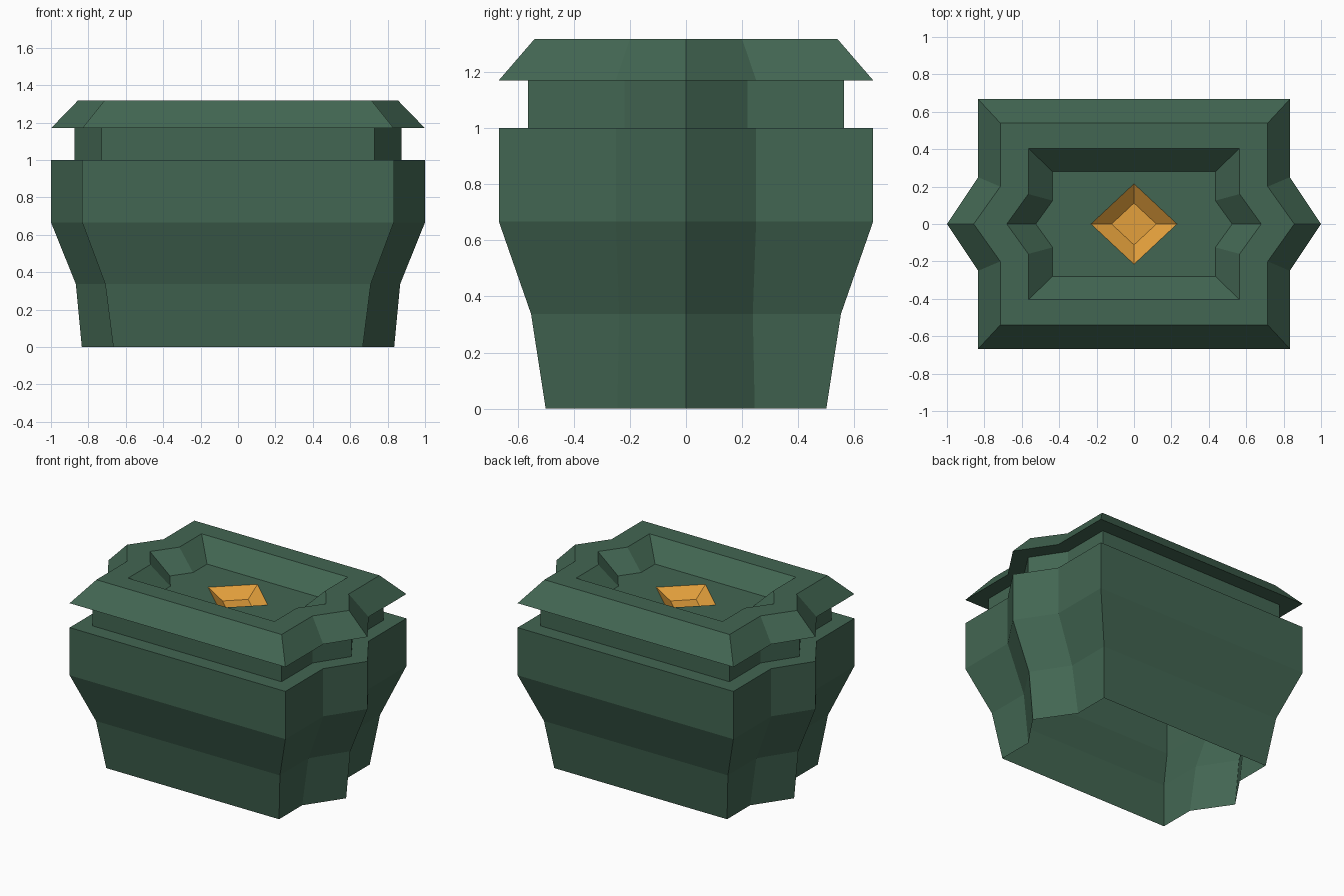
import bpy, bmesh

cube = bpy.data.objects.get("Cube")
if cube:
    bpy.data.objects.remove(cube, do_unlink=True)


def material(name, rgb):
    m = bpy.data.materials.new(name)
    m.use_nodes = True
    m.diffuse_color = (*rgb, 1)
    m.node_tree.nodes["Principled BSDF"].inputs["Base Color"].default_value = (*rgb, 1)
    return m


green = material("dark green", (0.055, 0.133, 0.085))
amber = material("amber", (0.775, 0.352, 0.045))


def outline(z, corner_x, corner_y, tip, notch_y, notch_x=None):
    """Ten-point rectangle with a pointed middle on each end."""
    nx = corner_x if notch_x is None else notch_x
    half = [(corner_x, -corner_y), (nx, -notch_y), (tip, 0), (nx, notch_y), (corner_x, corner_y)]
    return [(x, y, z) for x, y in half] + [(-x, -y, z) for x, y in half]


def loft(name, rings, mat, cap=False):
    bm = bmesh.new()
    loops = [[bm.verts.new(p) for p in ring] for ring in rings]
    for a, b in zip(loops, loops[1:]):
        for i in range(len(a)):
            j = (i + 1) % len(a)
            bm.faces.new((a[i], a[j], b[j], b[i]))
    if cap:
        bm.faces.new(loops[-1])
    bmesh.ops.remove_doubles(bm, verts=bm.verts, dist=0.0005)
    mesh = bpy.data.meshes.new(name)
    bm.to_mesh(mesh)
    bm.free()
    mesh.materials.append(mat)
    obj = bpy.data.objects.new(name, mesh)
    bpy.context.collection.objects.link(obj)
    return obj


neck_low = outline(1.0, 0.73, 0.563, 0.875, 0.22)
neck_high = outline(1.17, 0.73, 0.563, 0.875, 0.22)
socket_edge = outline(1.188, 0, 0.215, 0.23, 0.1075, 0.115)

# Open-bottomed body with its shoulder ledge
loft("body", [
    outline(0, 0.667, 0.5, 0.835, 0.245),
    outline(0.337, 0.71, 0.552, 0.867, 0.238),
    outline(0.667, 0.833, 0.667, 1.0, 0.25),
    outline(1.0, 0.833, 0.667, 1.0, 0.25),
    neck_low,
], green)

# Recessed neck between body and lid
loft("neck", [neck_low, neck_high], green)

# Sloped lid with a sunken panel around the gem socket
loft("lid", [
    neck_high,
    outline(1.17, 0.833, 0.667, 1.0, 0.25),
    outline(1.317, 0.715, 0.54, 0.857, 0.2),
    outline(1.317, 0.565, 0.405, 0.68, 0.16),
    outline(1.188, 0.435, 0.28, 0.525, 0.125),
    socket_edge,
], green)

# Sunken diamond inlay
diamond = [(0.23, 0), (0, 0.215), (-0.23, 0), (0, -0.215)]
loft("diamond_inlay", [
    [(x, y, 1.188) for x, y in diamond],
    [(x * 0.52, y * 0.52, 1.122) for x, y in diamond],
], amber, cap=True)
